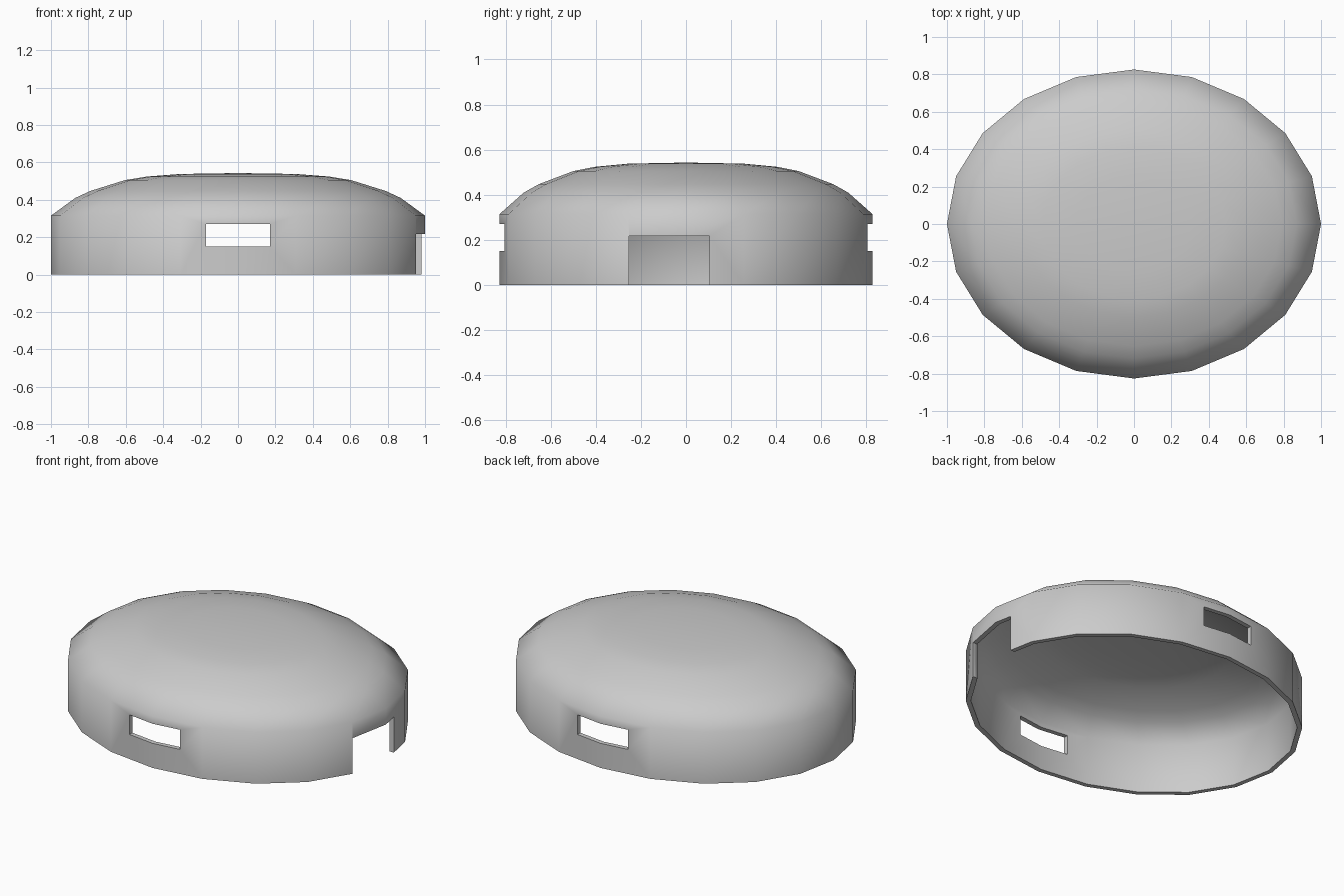
import bpy, bmesh, math

if "Cube" in bpy.data.objects:
    bpy.data.objects.remove(bpy.data.objects["Cube"])

SIDES, RX, RY = 20, 1.0, 0.826

# Profile of the cover: (scale of the oval, height)
profile = [(1, 0), (1, 0.315), (0.87, 0.41), (0.79, 0.447),
           (0.605, 0.505), (0.49, 0.524), (0.31, 0.538)]
bm = bmesh.new()
rings = []
for s, z in profile:
    rings.append([bm.verts.new((RX * s * math.cos(math.tau * i / SIDES),
                                RY * s * math.sin(math.tau * i / SIDES), z))
                  for i in range(SIDES)])
for a, b in zip(rings, rings[1:]):
    for i in range(SIDES):
        j = (i + 1) % SIDES
        bm.faces.new((a[i], a[j], b[j], b[i]))
top = bm.verts.new((0, 0, 0.543))
for i in range(SIDES):
    bm.faces.new((rings[-1][i], rings[-1][(i + 1) % SIDES], top))
mesh = bpy.data.meshes.new("domed_cover")
bm.to_mesh(mesh)
bm.free()
cover = bpy.data.objects.new("domed_cover", mesh)
bpy.context.collection.objects.link(cover)

# Hollow shell
shell = cover.modifiers.new("shell", 'SOLIDIFY')
shell.thickness = 0.028
shell.offset = -1
shell.use_even_offset = True


def cut(name, lo, hi):
    bpy.ops.mesh.primitive_cube_add(size=1, location=[(a + b) / 2 for a, b in zip(lo, hi)])
    box = bpy.context.object
    box.name = name
    box.scale = [b - a for a, b in zip(lo, hi)]
    box.hide_render = True
    box.display_type = 'WIRE'
    mod = cover.modifiers.new(name, 'BOOLEAN')
    mod.operation = 'DIFFERENCE'
    mod.solver = 'EXACT'
    mod.object = box
    return box


# Slots through front and back, notch in the right wall
cutters = [cut("slot_cutter", (-0.17, -1, 0.15), (0.17, 1, 0.27)),
           cut("notch_cutter", (0.7, -0.252, -0.1), (1.2, 0.105, 0.217))]

# Apply the modifiers, then smooth
bpy.ops.object.select_all(action='DESELECT')
cover.select_set(True)
bpy.context.view_layer.objects.active = cover
for m in list(cover.modifiers):
    bpy.ops.object.modifier_apply(modifier=m.name)
for c in cutters:
    bpy.data.objects.remove(c)
bpy.ops.object.shade_smooth_by_angle(angle=math.radians(60))
